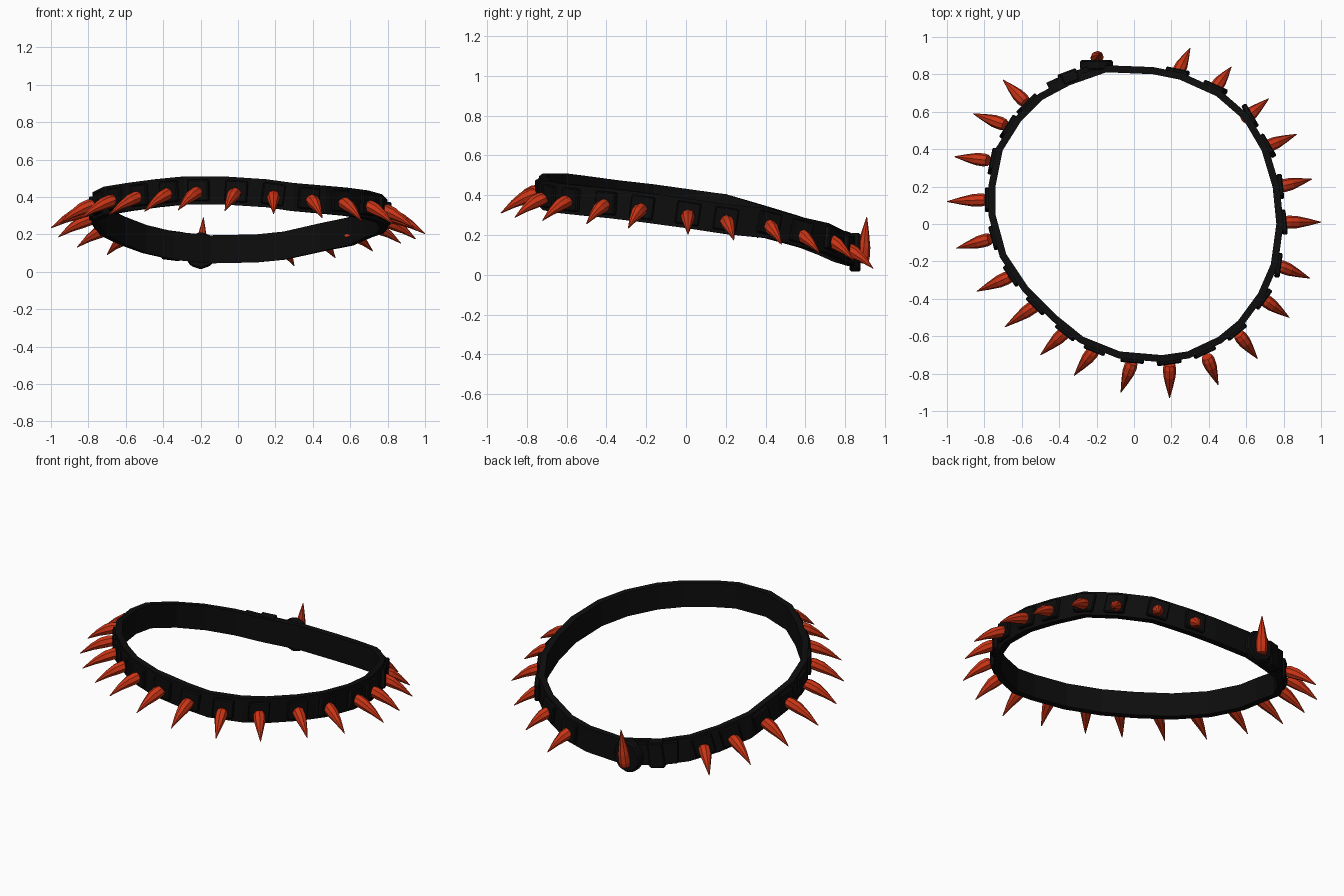
import bpy
import bmesh
import math
from mathutils import Vector, Matrix
from mathutils.geometry import intersect_point_line

cube = bpy.data.objects.get("Cube")
if cube:
    bpy.data.objects.remove(cube, do_unlink=True)

UP = Vector((0, 0, 1))


def make_material(name, rgb, roughness):
    mat = bpy.data.materials.new(name)
    mat.use_nodes = True
    colour = (*rgb, 1)
    mat.diffuse_color = colour
    shader = mat.node_tree.nodes["Principled BSDF"]
    shader.inputs["Base Color"].default_value = colour
    shader.inputs["Roughness"].default_value = roughness
    return mat


black = make_material("black_leather", (.004, .004, .004), .8)
red = make_material("orange_red", (.6, .035, .008), .6)


def finish(bm, name, mat):
    bmesh.ops.recalc_face_normals(bm, faces=bm.faces[:])
    mesh = bpy.data.meshes.new(name)
    bm.to_mesh(mesh)
    bm.free()
    mesh.materials.append(mat)
    obj = bpy.data.objects.new(name, mesh)
    bpy.context.collection.objects.link(obj)
    return obj


def ribbon(name, points, half_thick, half_high, closed, mat):
    """Sweep an upright rectangular strap section along a path."""
    bm = bmesh.new()
    points = [Vector(p) for p in points]
    count = len(points)
    rings = []
    for i, p in enumerate(points):
        before = points[i - 1] if closed or i else p
        after = points[(i + 1) % count] if closed or i < count - 1 else p
        out = (after - before).cross(UP).normalized() * half_thick
        rise = UP * half_high
        corners = (p + out + rise, p + out - rise, p - out - rise, p - out + rise)
        rings.append([bm.verts.new(c) for c in corners])
    for i in range(count if closed else count - 1):
        a, b = rings[i], rings[(i + 1) % count]
        for k in range(4):
            n = (k + 1) % 4
            bm.faces.new((a[k], a[n], b[n], b[k]))
    if not closed:
        bm.faces.new(rings[0])
        bm.faces.new(rings[-1])
    return finish(bm, name, mat)


def spike(name, base, tip, sag, sides=8):
    """Curved thorn that swells a little above its base."""
    bm = bmesh.new()
    axis = (tip - base).normalized()
    helper = UP if abs(axis.z) < .9 else Vector((0, 1, 0))
    u = axis.cross(helper).normalized()
    v = axis.cross(u)
    rings = []
    for t, r in ((0, .03), (.12, .035), (.35, .033), (.65, .02), (1, .002)):
        centre = base.lerp(tip, t) + UP * sag * t * (1 - t)
        ring = []
        for k in range(sides):
            a = math.tau * k / sides
            ring.append(bm.verts.new(centre + (u * math.cos(a) + v * math.sin(a)) * r))
        rings.append(ring)
    for a, b in zip(rings, rings[1:]):
        for k in range(sides):
            n = (k + 1) % sides
            bm.faces.new((a[k], a[n], b[n], b[k]))
    bm.faces.new(rings[0])
    bm.faces.new(rings[-1])
    return finish(bm, name, red)


def box(name, centre, along, size, mat):
    """Bevelled box whose length follows the strap."""
    x = along.normalized()
    y = x.cross(UP).normalized()
    z = x.cross(y)
    turn = Matrix((x, y, z)).transposed().to_4x4()
    bm = bmesh.new()
    bmesh.ops.create_cube(bm, size=1)
    bmesh.ops.scale(bm, vec=size, verts=bm.verts[:])
    bmesh.ops.bevel(bm, geom=bm.edges[:], offset=.006, segments=1, affect='EDGES')
    bm.transform(Matrix.Translation(centre) @ turn)
    return finish(bm, name, mat)


# Strap centre line, counterclockwise from the front
path = [
    (.15, -.72, .42), (.29, -.7, .4), (.46, -.62, .385), (.57, -.53, .375),
    (.68, -.38, .36), (.75, -.22, .34), (.78, 0, .31), (.76, .2, .28),
    (.7, .4, .26), (.6, .57, .215), (.45, .7, .185), (.25, .79, .14),
    (.1, .82, .125), (-.15, .83, .12), (-.35, .76, .14), (-.5, .68, .175),
    (-.62, .56, .22), (-.72, .4, .27), (-.76, .2, .33), (-.76, .05, .35),
    (-.7, -.17, .38), (-.58, -.35, .4), (-.43, -.5, .42), (-.28, -.62, .435),
    (-.08, -.7, .435)]
ribbon("collar_strap", path, .019, .075, True, black)


def nearest_on_strap(x, y):
    """Closest strap point and the direction of the strap there."""
    best = None
    for i, start in enumerate(path):
        a, b = Vector(start), Vector(path[(i + 1) % len(path)])
        t = intersect_point_line((x, y, 0), (a.x, a.y, 0), (b.x, b.y, 0))[1]
        p = a.lerp(b, min(max(t, 0), 1))
        gap = math.hypot(p.x - x, p.y - y)
        if best is None or gap < best[0]:
            best = (gap, p, b - a)
    return best[1], best[2]


# Spikes (base and tip seen from above), each on a square stud plate
spikes = [
    (.23, .8, .3, .94), (.43, .72, .52, .84), (.59, .56, .72, .67),
    (.7, .41, .87, .48), (.78, .2, .95, .24), (.8, .01, 1, .01),
    (.77, -.22, .94, -.29), (.69, -.4, .83, -.5), (.56, -.59, .66, -.72),
    (.39, -.71, .45, -.86), (.19, -.75, .19, -.93), (-.01, -.74, -.07, -.9),
    (-.21, -.67, -.32, -.81), (-.36, -.57, -.5, -.7), (-.52, -.43, -.69, -.55),
    (-.66, -.28, -.84, -.36), (-.77, -.08, -.95, -.13), (-.79, .13, -1, .12),
    (-.78, .34, -.96, .36), (-.69, .53, -.86, .59), (-.58, .65, -.7, .77)]
for i, (bx, by, tx, ty) in enumerate(spikes, 1):
    p, along = nearest_on_strap(bx, by)
    out = along.cross(UP).normalized()
    box(f"stud_plate_{i}", p + out * .022, along, (.12, .03, .115), black)
    base = Vector((bx, by, p.z - .005))
    spike(f"spike_{i}", base, Vector((tx, ty, p.z - .105)), .05)

# Overlapping strap end and its keeper loop
ribbon("strap_end", [(-.16, .845, .12), (-.35, .785, .14), (-.46, .735, .165)],
       .022, .066, False, black)
box("keeper_loop", Vector((-.35, .785, .14)), Vector((-.2, -.075, .025)),
    (.09, .065, .155), black)

# Round buckle with an upright spike
bm = bmesh.new()
bmesh.ops.create_cone(bm, cap_ends=True, segments=10, radius1=.1, radius2=.1, depth=.055)
bmesh.ops.bevel(bm, geom=bm.edges[:], offset=.01, segments=1, affect='EDGES')
bm.transform(Matrix.Translation((-.2, .85, .113)) @ Matrix.Diagonal((.92, 1, 1, 1))
             @ Matrix.Rotation(math.pi / 2, 4, 'X'))
finish(bm, "buckle", black)
spike("buckle_spike", Vector((-.2, .885, .06)), Vector((-.185, .908, .29)), 0)
